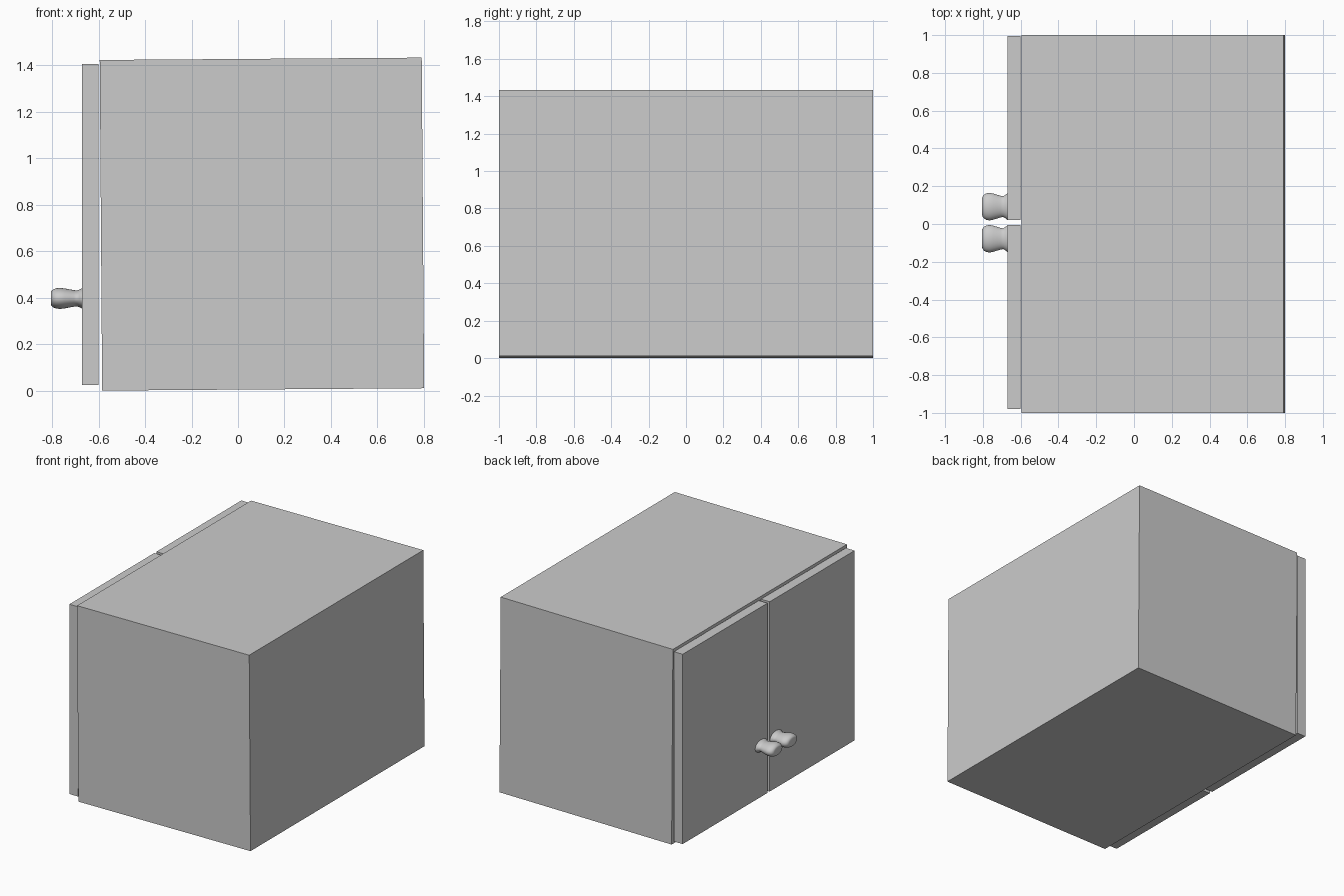
import bpy, bmesh, math
from mathutils import Matrix

if "Cube" in bpy.data.objects:
    bpy.data.objects.remove(bpy.data.objects["Cube"])


def make_object(name, bm):
    bmesh.ops.recalc_face_normals(bm, faces=bm.faces)
    mesh = bpy.data.meshes.new(name)
    bm.to_mesh(mesh)
    bm.free()
    obj = bpy.data.objects.new(name, mesh)
    bpy.context.collection.objects.link(obj)
    return obj


def box(name, lo, hi):
    bm = bmesh.new()
    size = [b - a for a, b in zip(lo, hi)]
    mid = [(a + b) / 2 for a, b in zip(lo, hi)]
    bmesh.ops.create_cube(bm, size=1, matrix=Matrix.Translation(mid) @ Matrix.Diagonal((*size, 1)))
    return make_object(name, bm)


def knob(name, y, z, sides=32):
    # Oval turned profile: (x, half-width in y); height is a fraction of width
    profile = [(-0.66, 0.072), (-0.671, 0.070), (-0.682, 0.061), (-0.693, 0.055),
               (-0.705, 0.057), (-0.725, 0.063), (-0.745, 0.069), (-0.765, 0.073),
               (-0.782, 0.070), (-0.794, 0.063), (-0.802, 0.053), (-0.805, 0.042)]
    bm = bmesh.new()
    rings = []
    for x, r in profile:
        rings.append([bm.verts.new((x, y + r * math.cos(a), z + r * 0.62 * math.sin(a)))
                      for a in (2 * math.pi * i / sides for i in range(sides))])
    for a, b in zip(rings, rings[1:]):
        for i in range(sides):
            j = (i + 1) % sides
            bm.faces.new((a[i], a[j], b[j], b[i]))
    bm.faces.new(rings[0])
    bm.faces.new(rings[-1])
    obj = make_object(name, bm)
    bpy.ops.object.select_all(action='DESELECT')
    obj.select_set(True)
    bpy.context.view_layer.objects.active = obj
    bpy.ops.object.shade_smooth_by_angle(angle=math.radians(40))


# Cabinet carcass, leaning very slightly about the y axis
body = box("cabinet_body", (-0.6925, -1, -0.711), (0.6925, 1, 0.711))
body.rotation_euler.y = -math.radians(0.42)
body.location = (0.103, 0, 0.7165)

# Pair of doors with a narrow gap, each with a knob beside the gap
for side, y0, y1, knob_y in (("left", 0.02, 0.995, 0.092), ("right", -0.98, -0.005, -0.078)):
    box(side + "_door", (-0.67, y0, 0.025), (-0.60, y1, 1.405))
    knob(side + "_knob", knob_y, 0.397)
